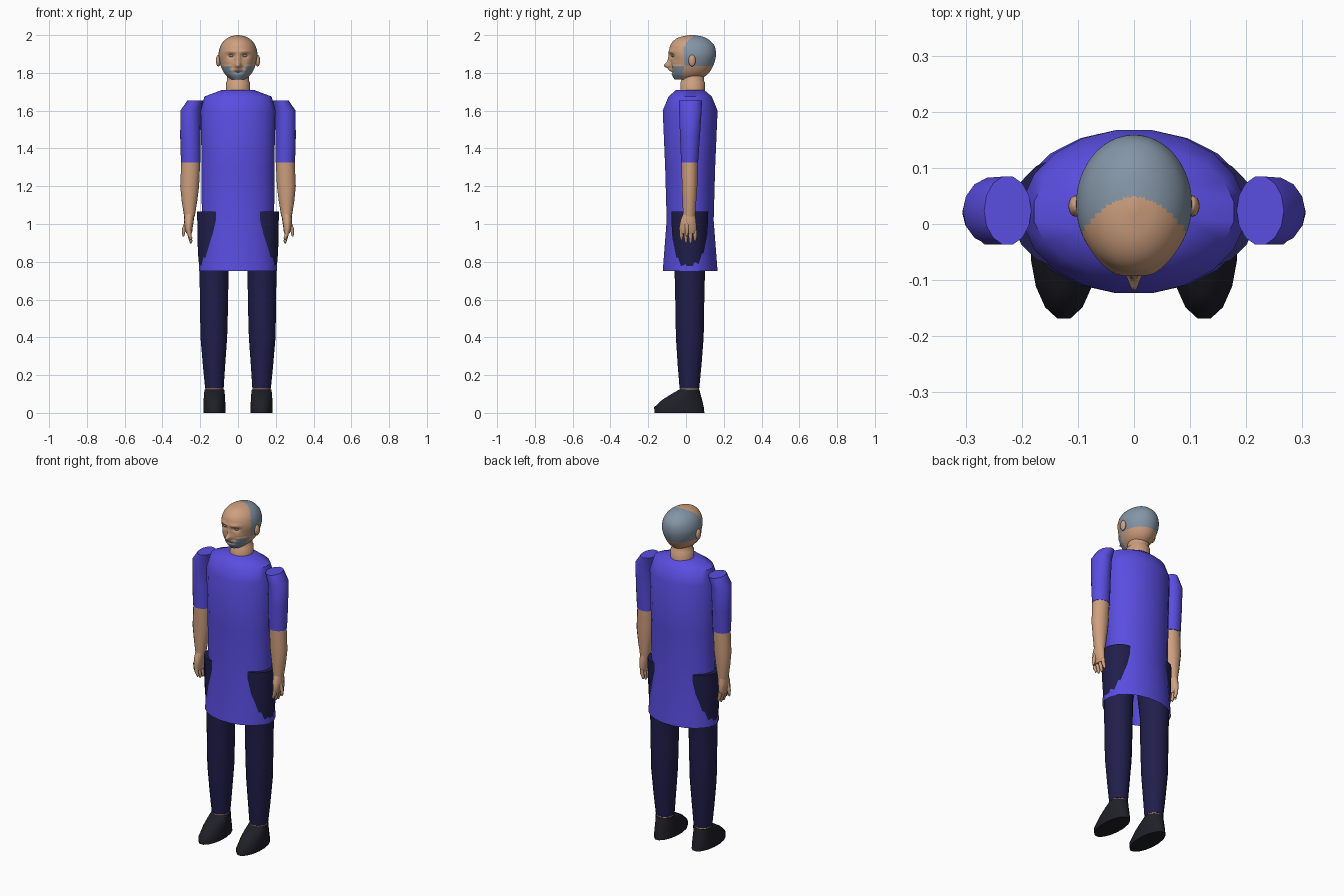
import bpy, bmesh
from math import sin, cos, pi, exp, radians

cube = bpy.data.objects.get("Cube")
if cube:
    bpy.data.objects.remove(cube)


def material(name, rgb):
    m = bpy.data.materials.new(name)
    m.use_nodes = True
    m.diffuse_color = (*rgb, 1)
    m.node_tree.nodes["Principled BSDF"].inputs["Base Color"].default_value = (*rgb, 1)
    return m


SKIN = material("skin", (0.62, 0.35, 0.21))
HAIR = material("grey hair", (0.23, 0.30, 0.38))
SHIRT = material("blue cloth", (0.10, 0.075, 0.75))
TROUSERS = material("navy cloth", (0.015, 0.013, 0.07))
SHOES = material("dark leather", (0.014, 0.014, 0.021))
EYE = material("eye grey", (0.28, 0.24, 0.22))


def loft(name, rings, mats, sides=16, bottom=True, top=True, shape=None, paint=None, angle=50):
    """Skin a stack of ellipses given as (z, centre x, centre y, radius x, radius y)."""
    bm = bmesh.new()
    loops = []
    for z, cx, cy, rx, ry in rings:
        turns = [2 * pi * (i + 0.5) / sides for i in range(sides)]
        loops.append([bm.verts.new((cx + rx * sin(a), cy - ry * cos(a), z)) for a in turns])
    for low, high in zip(loops, loops[1:]):
        for i in range(sides):
            j = (i + 1) % sides
            bm.faces.new((low[i], low[j], high[j], high[i]))
    if bottom:
        bm.faces.new(loops[0])
    if top:
        bm.faces.new(loops[-1])
    bmesh.ops.recalc_face_normals(bm, faces=bm.faces)
    if paint:
        for f in bm.faces:
            f.material_index = paint(f.calc_center_median())
    if shape:
        for v in bm.verts:
            shape(v.co)
    mesh = bpy.data.meshes.new(name)
    bm.to_mesh(mesh)
    bm.free()
    ob = bpy.data.objects.new(name, mesh)
    bpy.context.collection.objects.link(ob)
    for m in mats:
        mesh.materials.append(m)
    smooth(ob, angle)
    return ob


def smooth(ob, angle):
    bpy.ops.object.select_all(action='DESELECT')
    ob.select_set(True)
    bpy.context.view_layer.objects.active = ob
    bpy.ops.object.shade_smooth_by_angle(angle=radians(angle))


def ball(name, centre, size, mat):
    bpy.ops.mesh.primitive_uv_sphere_add(segments=16, ring_count=10, location=centre)
    ob = bpy.context.object
    ob.name = name
    ob.scale = size
    ob.data.materials.append(mat)
    smooth(ob, 180)


def catmull(points, steps):
    """Smoothly refine a list of rings."""
    pts = [points[0]] + points + [points[-1]]
    out = []
    for a, b, c, d in zip(pts, pts[1:], pts[2:], pts[3:]):
        for k in range(steps):
            t = k / steps
            out.append([q + t * (r - p + t * (2*p - 5*q + 4*r - s + t * (3*q - p - 3*r + s))) / 2
                        for p, q, r, s in zip(a, b, c, d)])
    return out + [list(points[-1])]


# Tunic, open at the hem
tunic = [(0.75, .21, .147), (1.02, .194, .126), (1.3, .195, .134), (1.6, .2, .147),
         (1.675, .18, .116), (1.71, .085, .075)]
loft("tunic", [(z, 0, .022, rx, ry) for z, rx, ry in tunic], [SHIRT], 20, bottom=False)

# Neck
loft("neck", [(1.69, 0, .035, .064, .066), (1.75, 0, .035, .064, .066), (1.755, 0, .035, .059, .061),
              (1.8, 0, .035, .058, .06)], [SKIN], 20)

# Head profile: z, half width, front, back
skull = [(1.765, .038, -.055, .075), (1.79, .066, -.07, .112), (1.82, .085, -.077, .135),
         (1.86, .098, -.081, .152), (1.9, .103, -.088, .159), (1.94, .094, -.085, .152),
         (1.97, .074, -.066, .128), (1.99, .045, -.032, .095), (2.0, .008, .02, .045)]
head_rings = [(z, 0, (f + b) / 2, w, (b - f) / 2) for z, w, f, b in catmull(skull, 7)]


def bump(x, z, cx, cz, wx, wz):
    return exp(-((x - cx) / wx) ** 2 - ((z - cz) / wz) ** 2)


def is_beard(x, y, z):
    mouth = abs(x) < .036 and z > 1.808
    return z < 1.838 and y < -.012 and not mouth


def shape_face(co):
    x, z = abs(co.x), co.z
    if co.y > .01:
        return
    nose = .036 * bump(x, z, 0, 1.838, .014, .016) + .016 * bump(x, z, 0, 1.865, .011, .03)
    brow = .008 * bump(x, z, .034, 1.912, .03, .01)
    socket = .014 * bump(x, z, .036, 1.89, .018, .012)
    cheek = .006 * bump(x, z, .05, 1.85, .02, .02)
    lips = .012 * bump(x, z, 0, 1.815, .03, .007) - .008 * bump(x, z, 0, 1.803, .028, .005)
    beard = .005 if is_beard(x, co.y, z) else 0
    co.y -= nose + brow - socket + cheek + lips + beard


def paint_head(c):
    scalp = c.z > 1.837 and c.y > .048 - 7 * c.x ** 2
    return 1 if scalp or is_beard(c.x, c.y, c.z) else 0


loft("head", head_rings, [SKIN, HAIR], 72, shape=shape_face, paint=paint_head, angle=80)

for side, s in (("left", 1), ("right", -1)):
    # Ear and eye
    ball(side + "_ear", (s * .104, .032, 1.865), (.013, .019, .031), SKIN)
    ball(side + "_eye", (s * .036, -.066, 1.89), (.013, .01, .007), EYE)

    # Leg, wide enough at the hip to show through the tunic sides
    leg = [(.13, .125, .018, .05, .053), (.25, .127, .019, .06, .064), (.4, .128, .02, .072, .075),
           (.58, .127, .02, .076, .078), (.75, .127, .02, .078, .082), (.85, .125, .02, .089, .088),
           (.95, .122, .02, .095, .096), (1.065, .12, .02, .098, .1)]
    loft(side + "_trouser_leg", [(z, s * x, *r) for z, x, *r in leg], [TROUSERS], 16)
    loft(side + "_ankle", [(.11, s * .125, .018, .048, .051), (.14, s * .125, .018, .048, .051)], [SKIN])

    # Shoe
    shoe = [(0, -.035, .06, .135), (.03, -.037, .06, .134), (.07, -.02, .058, .107),
            (.1, .0, .056, .078), (.124, .018, .053, .054)]
    loft(side + "_shoe", [(z, s * .125, *r) for z, *r in shoe], [SHOES], 16)

    # Sleeve and forearm
    sleeve = [(1.325, .25, .019, .052, .046), (1.46, .252, .021, .054, .054),
              (1.6, .25, .023, .055, .061), (1.655, .225, .024, .042, .062)]
    loft(side + "_sleeve", [(z, s * x, *r) for z, x, *r in sleeve], [SHIRT], 14)
    forearm = [(1.04, .257, .016, .028, .033), (1.12, .257, .018, .041, .037),
               (1.2, .256, .019, .05, .042), (1.335, .25, .019, .05, .044)]
    loft(side + "_forearm", [(z, s * x, *r) for z, x, *r in forearm], [SKIN], 14)

    # Hand with four fingers and a thumb
    palm = [(.95, .258, .01, .015, .042), (.975, .262, .01, .021, .048),
            (1.02, .26, .012, .026, .042), (1.055, .257, .016, .027, .032)]
    loft(side + "_palm", [(z, s * x, *r) for z, x, *r in palm], [SKIN], 14)
    for i, tip in enumerate((.915, .9, .898, .91)):
        y = -.024 + .024 * i
        finger = [(tip, .25, .004), (tip + .012, .25, .009), (.94, .257, .011), (.965, .259, .011)]
        loft(f"{side}_finger_{i + 1}", [(z, s * x, y, r, r) for z, x, r in finger], [SKIN], 8)
    thumb = [(.935, .289, .004), (.945, .289, .008), (.975, .286, .011), (1.01, .272, .012)]
    loft(side + "_thumb", [(z, s * x, .004, r, r) for z, x, r in thumb], [SKIN], 8)
